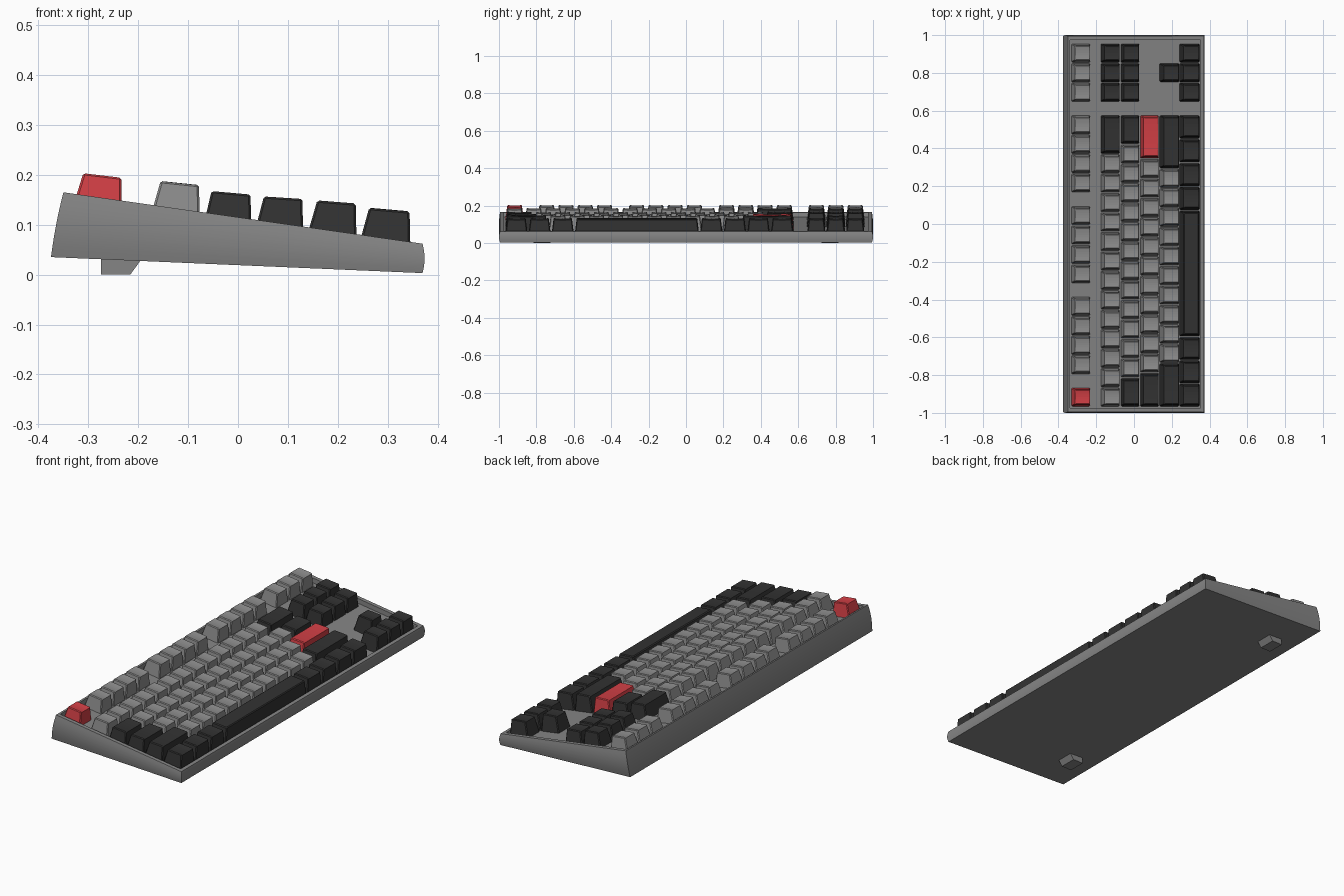
import bpy, bmesh, math
from mathutils import Vector

if "Cube" in bpy.data.objects:
    bpy.data.objects.remove(bpy.data.objects["Cube"])


def material(name, rgb):
    m = bpy.data.materials.new(name)
    m.diffuse_color = (*rgb, 1)
    m.use_nodes = True
    m.node_tree.nodes["Principled BSDF"].inputs["Base Color"].default_value = m.diffuse_color
    return m


CASE = material("case_grey", (0.235, 0.235, 0.235))
GREY = material("key_grey", (0.27, 0.27, 0.27))
DARK = material("key_charcoal", (0.032, 0.032, 0.032))
RED = material("key_red", (0.64, 0.05, 0.06))


def finish(name, bm, mat):
    bmesh.ops.recalc_face_normals(bm, faces=bm.faces)
    me = bpy.data.meshes.new(name)
    bm.to_mesh(me)
    bm.free()
    me.materials.append(mat)
    ob = bpy.data.objects.new(name, me)
    bpy.context.collection.objects.link(ob)
    return ob


def top_z(x):
    """Height of the sloping case rim."""
    return 0.115 - 0.143 * x


def bottom_z(x):
    return 0.019 - 0.043 * x


PLATE_DEPTH = 0.025


# Case: bowed side walls lofted from base to rim, then a recessed key plate
def build_case():
    bm = bmesh.new()

    def ring(xb, xf, hy, zfun):
        return [bm.verts.new((x, y, zfun(x)))
                for x, y in ((xb, -hy), (xf, -hy), (xf, hy), (xb, hy))]

    rings = []
    steps = 6
    for i in range(steps + 1):
        t = i / steps
        bulge = 1 - (2 * t - 1) ** 2
        rings.append(ring(-0.375 + 0.025 * t - 0.002 * bulge,
                          0.370 + 0.004 * bulge,
                          0.994 + 0.006 * bulge,
                          lambda x: bottom_z(x) * (1 - t) + top_z(x) * t))
    rings.append(ring(-0.340, 0.352, 0.974, top_z))
    rings.append(ring(-0.340, 0.352, 0.974, lambda x: top_z(x) - PLATE_DEPTH))
    for a, b in zip(rings, rings[1:]):
        for i in range(4):
            j = (i + 1) % 4
            bm.faces.new((a[i], a[j], b[j], b[i]))
    bm.faces.new(rings[0])
    bm.faces.new(rings[-1])
    ob = finish("keyboard_case", bm, CASE)
    bpy.context.view_layer.objects.active = ob
    ob.select_set(True)
    bpy.ops.object.shade_smooth_by_angle(angle=math.radians(30))
    ob.select_set(False)


# Feet under the back edge
def build_foot(name, yc):
    bm = bmesh.new()
    prof = ((-0.275, 0.035), (-0.275, 0), (-0.216, 0), (-0.194, 0.03))
    a, b = ([bm.verts.new((x, yc + s, z)) for x, z in prof] for s in (-0.045, 0.045))
    bm.faces.new(a)
    bm.faces.new(b)
    for i in range(4):
        j = (i + 1) % 4
        bm.faces.new((a[i], a[j], b[j], b[i]))
    finish(name, bm, CASE)


# Key row profiles: base back x, base front x, top back x, z, top front x, z
ROWS = [
    (-0.331, -0.233, -0.310, 0.204, -0.234, 0.195),
    (-0.176, -0.077, -0.155, 0.188, -0.078, 0.180),
    (-0.069, 0.027, -0.053, 0.168, 0.025, 0.161),
    (0.033, 0.131, 0.052, 0.157, 0.129, 0.152),
    (0.136, 0.238, 0.159, 0.149, 0.236, 0.143),
    (0.241, 0.346, 0.263, 0.134, 0.344, 0.127),
]


def build_key(name, row, y0, y1, mat):
    """Tapered cap with bevelled edges and a shallow scooped top."""
    xb, xf, tb, zb, tf, zf = ROWS[row]
    wide = y1 - y0 > 0.4
    a, b = y0 + 0.003, y1 - 0.003
    c, d = y0 + 0.013, y1 - 0.013
    bm = bmesh.new()
    lo = [bm.verts.new((x, y, top_z(x) - PLATE_DEPTH - 0.001))
          for x, y in ((xb, a), (xf, a), (xf, b), (xb, b))]
    hi = [bm.verts.new(p) for p in ((tb, c, zb), (tf, c, zf), (tf, d, zf), (tb, d, zb))]
    bm.faces.new(lo[::-1])
    bm.faces.new(hi)
    for i in range(4):
        j = (i + 1) % 4
        bm.faces.new((lo[i], lo[j], hi[j], hi[i]))
    low = set(lo)
    edges = [e for e in bm.edges if not (e.verts[0] in low and e.verts[1] in low)]
    bmesh.ops.bevel(bm, geom=edges, offset=0.004, segments=1, affect='EDGES')
    if not wide:
        for k in range(1, 6):
            y = c + (d - c) * k / 6
            bmesh.ops.bisect_plane(bm, geom=bm.verts[:] + bm.edges[:] + bm.faces[:],
                                   plane_co=(0, y, 0), plane_no=(0, 1, 0))
        n = Vector((zb - zf, 0, tf - tb)).normalized()
        for v in bm.verts:
            if abs((v.co - Vector((tb, 0, zb))).dot(n)) < 2e-4:
                u = (2 * v.co.y - c - d) / (d - c)
                v.co.z -= 0.004 * max(0, 1 - u * u)
    finish(name, bm, mat)


# Main block, left to right: (width in units, colour); None leaves a gap
START, UNIT = -0.968, 0.103
GAP = 2 / 3
fn_group = [(GAP, None)] + [(1, GREY)] * 4
LAYOUT = [
    ("function", [(1, RED)] + fn_group * 3),
    ("number", [(1, GREY)] * 13 + [(2, DARK)]),
    ("upper", [(1.5, DARK)] + [(1, GREY)] * 12 + [(1.5, DARK)]),
    ("home", [(1.75, DARK)] + [(1, GREY)] * 11 + [(2.25, RED)]),
    ("lower", [(2.25, DARK)] + [(1, GREY)] * 10 + [(2.75, DARK)]),
    ("bottom", [(1.2, DARK)] * 3 + [(6.5, DARK)] + [(1.225, DARK)] * 4),
]

build_case()
build_foot("left_foot", -0.77)
build_foot("right_foot", 0.77)

for r, (label, keys) in enumerate(LAYOUT):
    y = START
    for i, (w, mat) in enumerate(keys):
        if mat:
            build_key(f"{label}_row_key_{i + 1}", r, y, y + w * UNIT, mat)
        y += w * UNIT

# Navigation cluster and arrow keys: (row, columns, colour)
for r, cols, mat in ((0, (0, 1, 2), GREY), (1, (0, 1, 2), DARK), (2, (0, 1, 2), DARK),
                     (4, (1,), DARK), (5, (0, 1, 2), DARK)):
    for col in cols:
        y = 0.645 + col * 0.104
        build_key(f"navigation_key_{r + 1}_{col + 1}", r, y, y + 0.104, mat)
